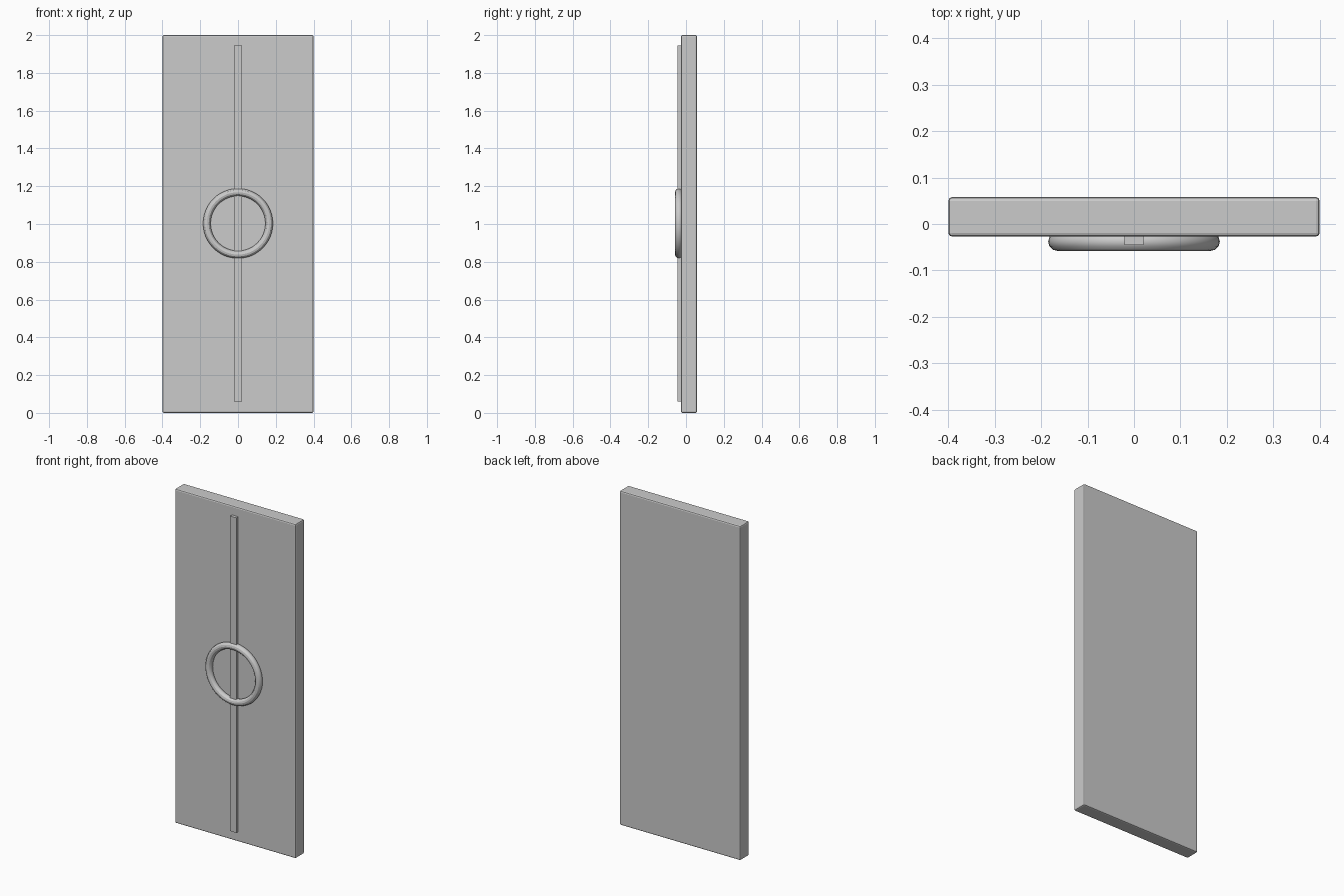
import bpy
from math import pi

if "Cube" in bpy.data.objects:
    bpy.data.objects.remove(bpy.data.objects["Cube"])


def box(name, lo, hi, bevel=0.0):
    """Box between two corners, with optional softened edges."""
    centre = [(a + b) / 2 for a, b in zip(lo, hi)]
    bpy.ops.mesh.primitive_cube_add(size=1, location=centre)
    ob = bpy.context.object
    ob.name = name
    ob.scale = [b - a for a, b in zip(lo, hi)]
    bpy.ops.object.transform_apply(location=False, rotation=False, scale=True)
    if bevel:
        mod = ob.modifiers.new("soft_edges", 'BEVEL')
        mod.width = bevel
        mod.segments = 2
    return ob


# Door slab standing on the ground
box("door_panel", (-0.4, -0.027, 0), (0.4, 0.058, 2), 0.008)

# Raised strip down the middle of the front
box("centre_strip", (-0.02, -0.045, 0.06), (0.02, -0.02, 1.945))

# Ring sunk halfway into the front face
bpy.ops.mesh.primitive_torus_add(
    major_radius=0.165, minor_radius=0.02, major_segments=48, minor_segments=12,
    location=(0, -0.038, 1.003), rotation=(pi / 2, 0, 0))
ring = bpy.context.object
ring.name = "front_ring"
bpy.ops.object.shade_smooth_by_angle()
